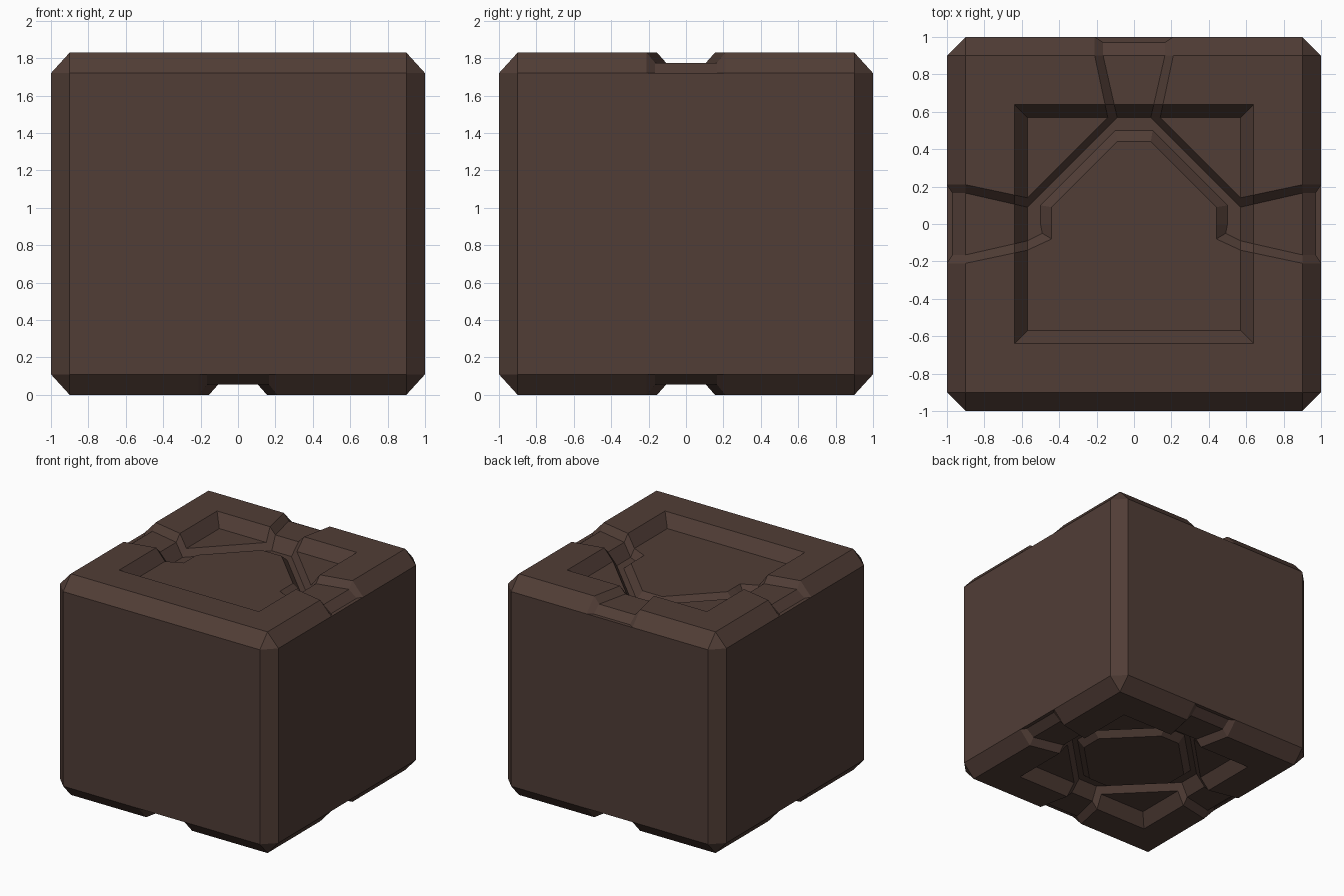
import bpy, bmesh
from mathutils import Vector

cube = bpy.data.objects.get("Cube")
if cube:
    bpy.data.objects.remove(cube, do_unlink=True)

HEIGHT = 1.83
BEVEL = 0.11      # height of the edge chamfer
RECESS = 0.10     # depth of the square recess
GROOVE = 0.055    # extra depth of channels and ring groove
LOW = RECESS + GROOVE

# Points of half a sector: (across, outward, depth below the cap)
P = dict(
    # block outline and square recess
    mid=(0, 1, BEVEL), edge=(.9, 1, BEVEL), corner=(.9, .9, 0), rim=(0, .9, 0),
    lip=(0, .64, 0), lip_corner=(.64, .64, 0),
    foot=(0, .57, RECESS), foot_corner=(.57, .57, RECESS), centre=(0, 0, RECESS),
    # channel: upper edge a, lower edge b, centre line c
    a0=(.21, 1, BEVEL), a1=(.21, .9, 0), a2=(.155, .64, 0), a3=(.14, .57, RECESS),
    b0=(.165, .97, BEVEL), b1=(.165, .9, GROOVE), b2=(.106, .64, GROOVE), b3=(.09, .57, LOW),
    c0=(0, .97, BEVEL), c1=(0, .9, GROOVE), c2=(0, .64, GROOVE), c3=(0, .57, LOW),
    # ring groove: floor edge e, plateau edge p, m marks the diagonal
    ce=(0, .5, LOW), e=(.1, .5, LOW), em=(.3, .3, LOW),
    cp=(0, .44, RECESS), p=(.09, .44, RECESS), pm=(.265, .265, RECESS),
    am=(.355, .355, RECESS), bm=(.33, .33, LOW),
    # closed end of the groove
    end=(.08, .44, RECESS), end_low=(.05, .49, LOW),
)

CHANNEL = ["mid c0 b0 a0", "c0 b0 b1 c1", "c1 b1 b2 c2", "c2 b2 b3 c3",
           "a0 a1 b1 b0", "a1 a2 b2 b1", "a2 a3 b3 b2",
           "a0 edge corner a1", "a1 corner lip_corner a2",
           "a2 lip_corner foot_corner a3"]
RING = CHANNEL + ["c3 b3 e ce", "b3 bm em e", "ce e p cp", "e em pm p",
                  "cp p pm centre", "a3 am bm b3", "a3 foot_corner am"]
ENDED = CHANNEL + ["c3 b3 end_low ce", "a3 end end_low b3", "ce end_low end cp",
                   "centre cp end a3 foot_corner"]
PLAIN = ["mid a0 edge corner rim", "rim corner lip_corner lip",
         "lip lip_corner foot_corner foot", "foot foot_corner centre"]

bm = bmesh.new()


def place(name, turn, side, top):
    """Position of a named point in one half sector of the top or bottom."""
    u, v, d = P[name]
    x, y = side * u, v
    for _ in range(turn):
        x, y = -y, x
    return Vector((x, y, HEIGHT - d if top else d))


def face(points):
    bm.faces.new([bm.verts.new(q) for q in points])


# Caps: turns 0 to 3 are back, right, front and left
for top in (True, False):
    for turn in range(4):
        for side in (1, -1):
            layout = RING
            if top and turn == 2:
                layout = PLAIN
            elif top and (turn, side) in ((1, -1), (3, 1)):
                layout = ENDED
            for names in layout:
                face([place(n, turn, side, top) for n in names.split()])
        # Corner triangle between neighbouring chamfers
        face([place("corner", turn, 1, top), place("edge", turn, 1, top),
              place("edge", (turn - 1) % 4, -1, top)])

# Side walls and chamfered upright edges
for turn in range(4):
    for side in (1, -1):
        strip = ["mid", "a0", "edge"]
        face([place(n, turn, side, True) for n in strip]
             + [place(n, turn, side, False) for n in reversed(strip)])
    near, far = ("edge", turn, 1), ("edge", (turn - 1) % 4, -1)
    face([place(*near, True), place(*far, True), place(*far, False), place(*near, False)])

# Weld the sectors and merge flat neighbours
bmesh.ops.remove_doubles(bm, verts=bm.verts[:], dist=0.0005)
bmesh.ops.recalc_face_normals(bm, faces=bm.faces[:])
bmesh.ops.dissolve_limit(bm, angle_limit=0.01, verts=bm.verts[:], edges=bm.edges[:])

mesh = bpy.data.meshes.new("carved_block")
bm.to_mesh(mesh)
bm.free()
block = bpy.data.objects.new("carved_block", mesh)
bpy.context.collection.objects.link(block)

brown = bpy.data.materials.new("dark_brown")
brown.use_nodes = True
colour = (0.082, 0.047, 0.037, 1)
brown.diffuse_color = colour
brown.node_tree.nodes["Principled BSDF"].inputs["Base Color"].default_value = colour
mesh.materials.append(brown)
